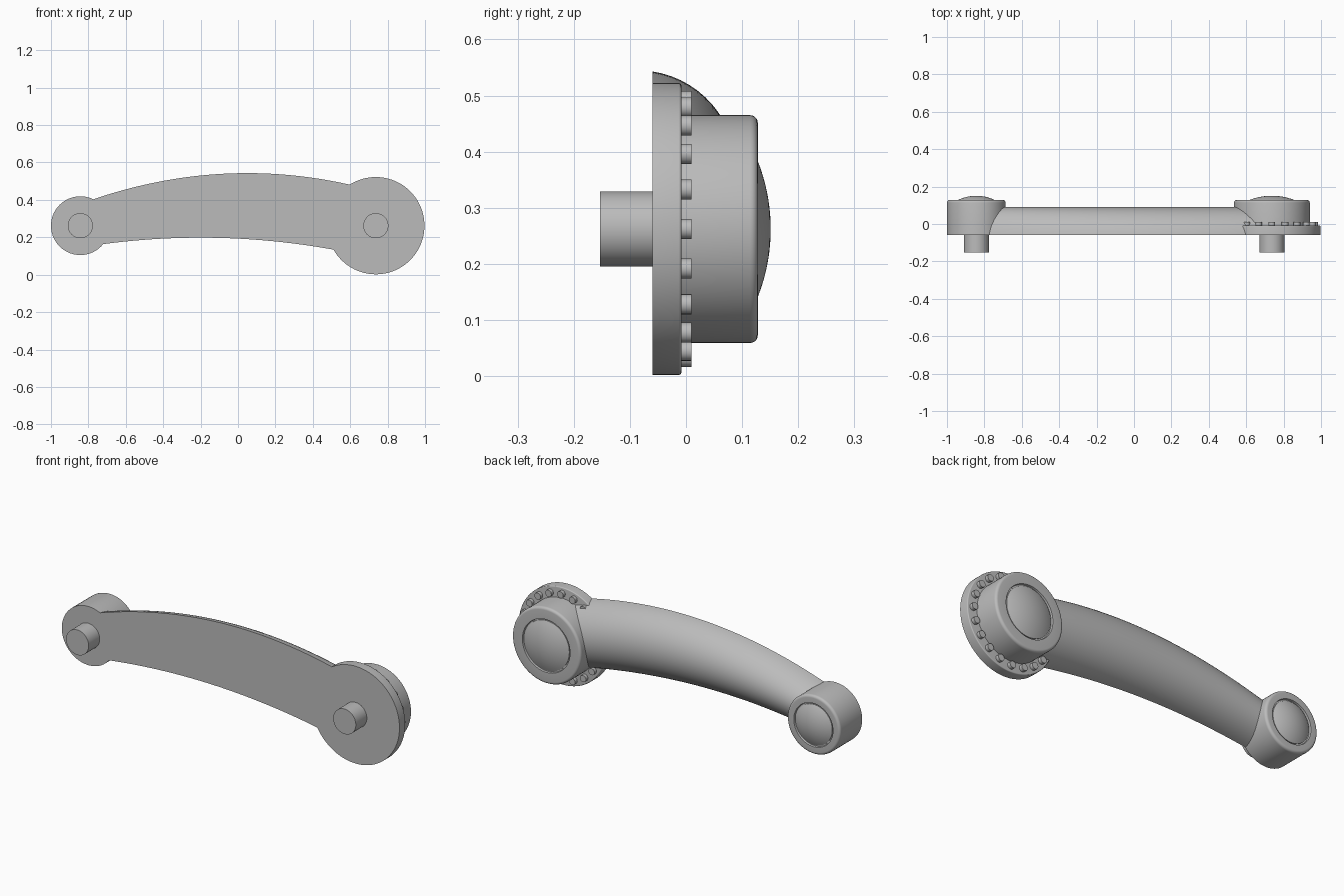
import bpy
import bmesh
from math import sin, cos, radians, pi, sqrt
from mathutils import Vector

cube = bpy.data.objects.get("Cube")
if cube:
    bpy.data.objects.remove(cube, do_unlink=True)

grey = bpy.data.materials.new("satin_grey")
grey.use_nodes = True
grey.diffuse_color = (0.5, 0.5, 0.5, 1)
grey.node_tree.nodes["Principled BSDF"].inputs["Base Color"].default_value = (0.5, 0.5, 0.5, 1)

BACK = -0.06      # flat mounting plane
AXIS_Z = 0.262    # height of both pivots
SMALL_X, LARGE_X = -0.843, 0.737


def finish(name, bm):
    bmesh.ops.remove_doubles(bm, verts=bm.verts, dist=0.0001)
    bmesh.ops.recalc_face_normals(bm, faces=bm.faces)
    mesh = bpy.data.meshes.new(name)
    bm.to_mesh(mesh)
    bm.free()
    mesh.materials.append(grey)
    obj = bpy.data.objects.new(name, mesh)
    bpy.context.collection.objects.link(obj)
    bpy.ops.object.select_all(action="DESELECT")
    obj.select_set(True)
    bpy.context.view_layer.objects.active = obj
    bpy.ops.object.shade_smooth_by_angle(angle=radians(35))
    return obj


def lathe(name, x, z, profile, steps=72):
    """Turn a (radius, y) profile about an axis running along y."""
    bm = bmesh.new()
    verts = [bm.verts.new((x + r, y, z)) for r, y in profile]
    edges = [bm.edges.new(pair) for pair in zip(verts, verts[1:])]
    bmesh.ops.spin(bm, geom=verts + edges, cent=(x, 0, z), axis=(0, 1, 0),
                   angle=2 * pi, steps=steps, use_merge=True)
    return finish(name, bm)


def rounded_edge(r, y, size, steps=5):
    return [(r - size + size * cos(a), y - size + size * sin(a))
            for a in (pi / 2 * i / steps for i in range(steps + 1))]


def boss_profile(r, dome_r, top=0.128, apex=0.151):
    """Drum with a rounded rim, a fine groove and a shallow domed cap."""
    base = top - 0.005
    height = apex - base
    sphere = (dome_r ** 2 + height ** 2) / (2 * height)
    dome = []
    for i in range(10, -1, -1):
        d = dome_r * i / 10
        dome.append((d, apex - sphere + sqrt(sphere ** 2 - d ** 2)))
    groove = [(dome_r + 0.008, top), (dome_r + 0.006, top - 0.01), (dome_r, top - 0.01)]
    return [(0, BACK), (r, BACK)] + rounded_edge(r, top, 0.014) + groove + dome


# Pivot drums with domed caps
lathe("small_boss", SMALL_X, AXIS_Z, boss_profile(0.157, 0.108))
lathe("large_boss", LARGE_X, AXIS_Z, boss_profile(0.203, 0.133))

# Flange behind the large drum
lathe("flange", LARGE_X, AXIS_Z,
      [(0, BACK), (0.26, BACK)] + rounded_edge(0.26, -0.008, 0.005) + [(0, -0.008)], 96)

# Mounting pegs
for side, x in (("small", SMALL_X), ("large", LARGE_X)):
    lathe(side + "_peg", x, AXIS_Z, [(0, -0.153), (0.067, -0.153), (0.067, BACK), (0, BACK)], 48)

# Ring of studs on the flange
for i in range(20):
    a = 2 * pi * i / 20
    lathe(f"stud_{i + 1}", LARGE_X + 0.228 * cos(a), AXIS_Z + 0.228 * sin(a),
          [(0.018, -0.01), (0.018, 0.01), (0, 0.01)], 20)

# Arched arm: flat back, rounded front, widening towards the large drum
bm = bmesh.new()
rings = []
STATIONS, SIDES = 60, 28
for i in range(STATIONS + 1):
    x = -0.83 + 1.53 * i / STATIONS
    top = 0.543 - 0.206 * (x - 0.05) ** 2
    bottom = 0.198 - 0.127 * (x + 0.2) ** 2
    mid, half = (top + bottom) / 2, (top - bottom) / 2
    limit = radians(82)
    ring = []
    for j in range(SIDES + 1):
        a = limit * (2 * j / SIDES - 1)
        ring.append(bm.verts.new(Vector((x, -0.085 + 0.175 * cos(a),
                                         mid + half * sin(a) / sin(limit)))))
    for v in (ring[0], ring[-1]):
        v.co.y = BACK
    rings.append(ring)
for a, b in zip(rings, rings[1:]):
    for j in range(SIDES + 1):
        k = (j + 1) % (SIDES + 1)
        bm.faces.new((a[j], a[k], b[k], b[j]))
bm.faces.new(rings[0])
bm.faces.new(rings[-1])
finish("arm", bm)
